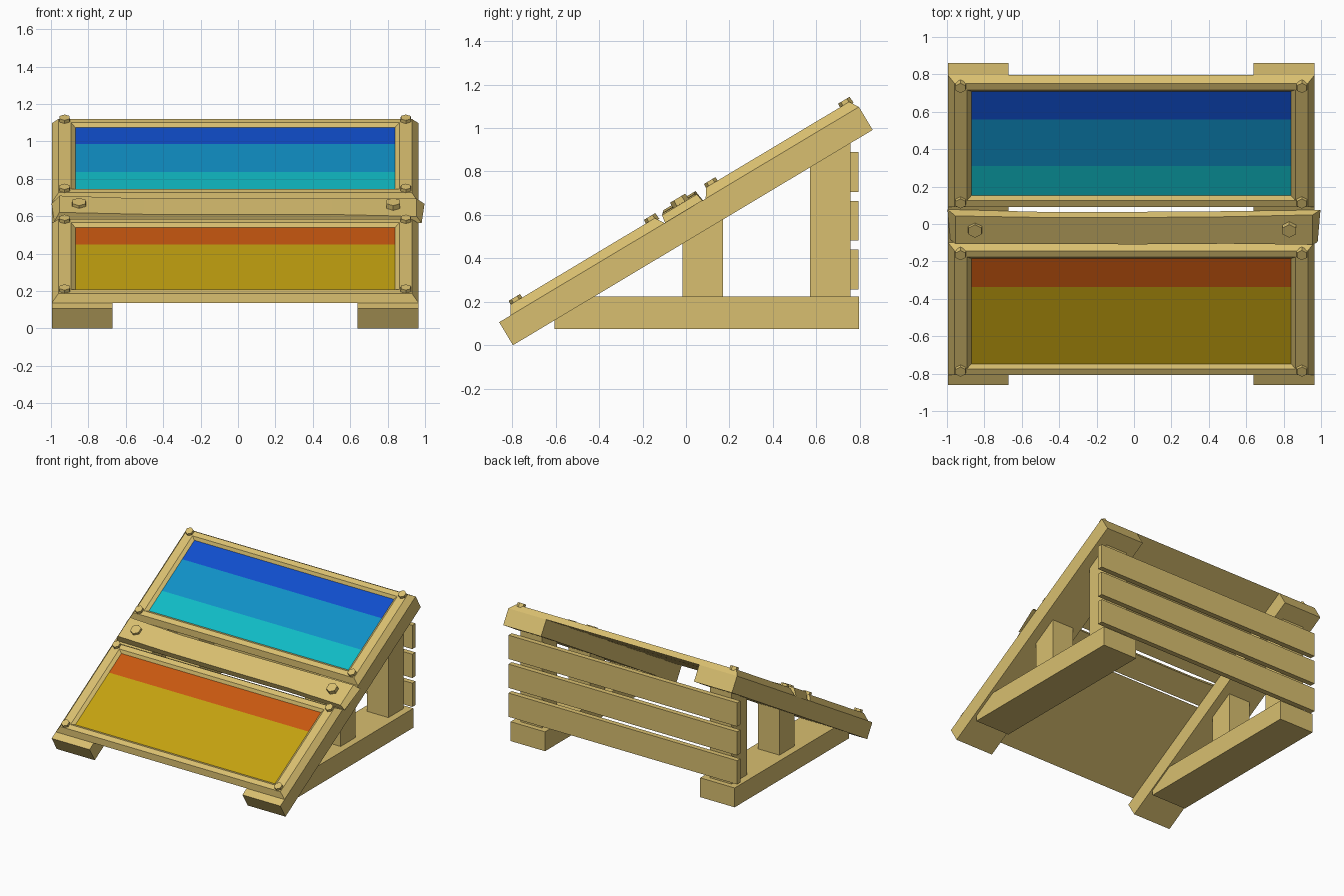
import bpy, bmesh, math
from mathutils import Matrix, Vector

old = bpy.data.objects.get("Cube")
if old:
    bpy.data.objects.remove(old, do_unlink=True)


def material(name, rgb):
    m = bpy.data.materials.new(name)
    m.use_nodes = True
    m.diffuse_color = (*rgb, 1)
    m.node_tree.nodes["Principled BSDF"].inputs["Base Color"].default_value = (*rgb, 1)
    return m


wood = material("pale_wood", (0.69, 0.52, 0.16))
blue = material("deep_blue", (0.005, 0.076, 0.61))
sky = material("sky_blue", (0.005, 0.28, 0.57))
teal = material("teal", (0.005, 0.50, 0.56))
orange = material("orange", (0.58, 0.098, 0.005))
yellow = material("yellow", (0.55, 0.36, 0.005))

# Sloped frame of reference: x across, u up the slope, v out of the board
SLOPE = Matrix.Translation((0, -0.86, 0.106)) @ Matrix.Rotation(math.radians(30.9), 4, 'X')
MID = -0.015      # centre of the boards across
HALF = 0.98       # half width of the boards
LENGTH = 1.93     # length of the sloping beams


def finish(bm, name, mats=(wood,), matrix=None, fix=True):
    if fix:
        bmesh.ops.recalc_face_normals(bm, faces=bm.faces[:])
    if matrix:
        bm.transform(matrix)
    me = bpy.data.meshes.new(name)
    bm.to_mesh(me)
    bm.free()
    for m in mats:
        me.materials.append(m)
    ob = bpy.data.objects.new(name, me)
    bpy.context.collection.objects.link(ob)
    return ob


def box(name, xs, ys, zs, matrix=None):
    bm = bmesh.new()
    bmesh.ops.create_cube(bm, size=1)
    for v in bm.verts:
        v.co = Vector([(r[0] + r[1]) / 2 + c * (r[1] - r[0]) for c, r in zip(v.co, (xs, ys, zs))])
    return finish(bm, name, matrix=matrix)


def bolt(name, x, u, radius, low, high):
    bm = bmesh.new()
    bmesh.ops.create_cone(bm, cap_ends=True, segments=6, radius1=radius, radius2=radius * 0.92,
                          depth=high - low,
                          matrix=Matrix.Translation((x, u, (low + high) / 2)))
    finish(bm, name, matrix=SLOPE)


def framed_board(name, u0, u1, stripes):
    """Bevelled frame around a recessed striped panel; stripes are (end fraction, material)."""
    bm = bmesh.new()
    rings = []
    for ix, iu, v in ((0, 0, 0), (0.036, 0.027, 0.043), (0.102, 0.066, 0.043), (0.125, 0.086, 0.025)):
        w = HALF - ix
        rings.append([bm.verts.new((MID + x, u, v)) for x, u in
                      ((-w, u0 + iu), (w, u0 + iu), (w, u1 - iu), (-w, u1 - iu))])
    bm.faces.new(rings[0][::-1])
    for a, b in zip(rings, rings[1:]):
        for i in range(4):
            j = (i + 1) % 4
            bm.faces.new((a[i], a[j], b[j], b[i]))
    # Painted stripes fill the opening from bottom to top
    bottom, top = rings[-1][0].co.y, rings[-1][2].co.y
    left, right = rings[-1][0], rings[-1][1]
    for k, (end, _) in enumerate(stripes):
        if k == len(stripes) - 1:
            nl, nr = rings[-1][3], rings[-1][2]
        else:
            u = bottom + (top - bottom) * end
            nl, nr = [bm.verts.new((s.co.x, u, s.co.z)) for s in (left, right)]
        bm.faces.new((left, right, nr, nl)).material_index = k + 1
        left, right = nl, nr
    finish(bm, name, [wood] + [m for _, m in stripes], SLOPE, fix=False)
    # Corner bolts
    for side, x in (("right", MID - 0.912), ("left", MID + 0.912)):
        for end, u in (("lower", u0 + 0.058), ("upper", u1 - 0.044)):
            bolt(f"{name}_bolt_{end}_{side}", x, u, 0.033, 0.03, 0.062)


framed_board("lower_board", 0.06, 0.888, [(0.732, yellow), (1, orange)])
framed_board("upper_board", 1.108, LENGTH, [(0.286, teal), (0.732, sky), (1, blue)])


# Rough cross plank, slightly uneven along its length
bm = bmesh.new()
sections = []
for x_low, x_top, u0, u1, v in ((-0.997, -0.955, 0.905, 1.093, 0.054), (-0.5, -0.5, 0.9, 1.078, 0.045),
                                (0, 0, 0.897, 1.078, 0.046), (0.5, 0.5, 0.9, 1.082, 0.044),
                                (0.997, 0.955, 0.89, 1.09, 0.038)):
    sections.append([bm.verts.new(c) for c in
                     ((x_low * 0.985, u0, 0), (x_low, u1, 0), (x_top, u1 - 0.008, v), (x_top, u0 + 0.006, v))])
for a, b in zip(sections, sections[1:]):
    for i in range(4):
        j = (i + 1) % 4
        bm.faces.new((a[i], a[j], b[j], b[i]))
bm.faces.new(sections[0][::-1])
bm.faces.new(sections[-1])
finish(bm, "cross_plank", matrix=SLOPE)
for side, x in (("right", -0.85), ("left", 0.83)):
    bolt(f"cross_plank_bolt_{side}", x, 0.998, 0.044, 0.03, 0.068)


# Side supports: sloping beam, ground beam and two posts on each side
for side, s in (("right", -1), ("left", 1)):
    def span(outer, inner):
        return sorted((MID + s * outer, MID + s * inner))
    box(f"sloping_beam_{side}", span(HALF, 0.655), (0, LENGTH), (-0.1235, 0), SLOPE)
    box(f"base_beam_{side}", span(0.96, 0.665), (-0.605, 0.797), (0.075, 0.225))
    box(f"middle_post_{side}", span(0.905, 0.72), (-0.015, 0.17), (0.22, 0.595))
    box(f"rear_post_{side}", span(0.905, 0.72), (0.57, 0.757), (0.22, 0.95))

# Rear slats
for i in range(3):
    z = 0.257 + i * 0.224
    box(f"rear_slat_{i + 1}", (MID - HALF, MID + HALF), (0.755, 0.795), (z, z + 0.184))
